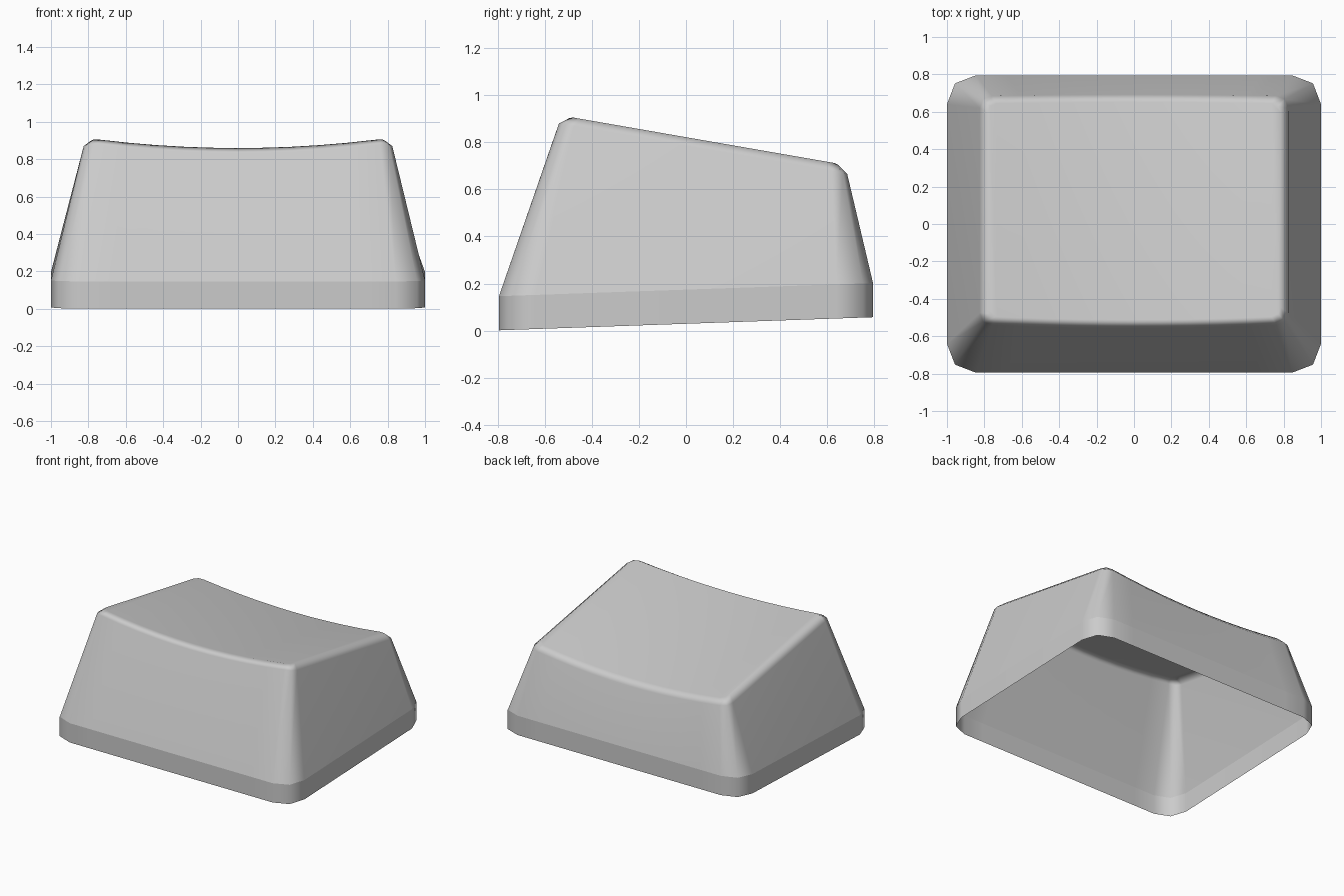
import bpy
import bmesh

cube = bpy.data.objects.get("Cube")
if cube:
    bpy.data.objects.remove(cube, do_unlink=True)

SEGMENTS = 10   # strips across the scooped top


def base_height(x, y):
    return 0.029 + 0.035 * y


def skirt_height(x, y):
    return base_height(x, y) + 0.145


def top_height(x, y):
    # sloping down to the back, scooped across the width
    t = min(1, abs(x) / 0.77)
    return 0.822 - 0.174 * y - 0.052 * (1 - t * t)


def shoulder_height(x, y):
    return top_height(x, y) - 0.035


def make_ring(bm, half, front, back, inset, mid, height, bow=0):
    """Rounded rectangle; bow pushes the front edge out along the scoop."""
    a = half - inset
    xs = [a * (2 * i / SEGMENTS - 1) for i in range(SEGMENTS + 1)]
    pts = [(x, front - bow * (1 - (x / a) ** 2)) for x in xs]
    pts += [(half - mid, front + mid), (half, front + inset)]
    pts += [(half, back - inset), (half - mid, back - mid)]
    pts += [(x, back + bow * 0.4 * (1 - (x / a) ** 2)) for x in reversed(xs)]
    pts += [(mid - half, back - mid), (-half, back - inset)]
    pts += [(-half, front + inset), (mid - half, front + mid)]
    return [bm.verts.new((x, y, height(x, y))) for x, y in pts]


bm = bmesh.new()
rings = [
    make_ring(bm, 1, -0.795, 0.795, 0.155, 0.043, base_height),
    make_ring(bm, 1, -0.795, 0.795, 0.155, 0.043, skirt_height),
    make_ring(bm, 0.825, -0.54, 0.685, 0.065, 0.018, shoulder_height, 0.017),
    make_ring(bm, 0.785, -0.495, 0.645, 0.05, 0.015, top_height, 0.017),
]

# Skirt, walls and softened shoulder (the underside stays open)
for low, high in zip(rings, rings[1:]):
    for i in range(len(low)):
        j = (i + 1) % len(low)
        bm.faces.new((low[i], low[j], high[j], high[i]))

# Scooped top: strips from front to back, plus one panel on each side
rim = rings[-1]
back = SEGMENTS + 5
for i in range(SEGMENTS):
    j = back + SEGMENTS - i
    bm.faces.new((rim[i], rim[i + 1], rim[j - 1], rim[j]))
bm.faces.new(rim[SEGMENTS:back + 1])
bm.faces.new(rim[back + SEGMENTS:] + rim[:1])

# Smooth shading with a crisp line above the skirt
for face in bm.faces:
    face.smooth = True
crease = set(rings[1])
for edge in bm.edges:
    if edge.verts[0] in crease and edge.verts[1] in crease:
        edge.smooth = False

mesh = bpy.data.meshes.new("key_cap")
bm.to_mesh(mesh)
bm.free()
cap = bpy.data.objects.new("key_cap", mesh)
bpy.context.collection.objects.link(cap)

normals = cap.modifiers.new("Weighted normals", 'WEIGHTED_NORMAL')
normals.keep_sharp = True

# Plain grey plastic
grey = bpy.data.materials.new("light_grey_plastic")
grey.use_nodes = True
colour = (0.6, 0.6, 0.6, 1)
grey.diffuse_color = colour
grey.node_tree.nodes["Principled BSDF"].inputs["Base Color"].default_value = colour
mesh.materials.append(grey)
